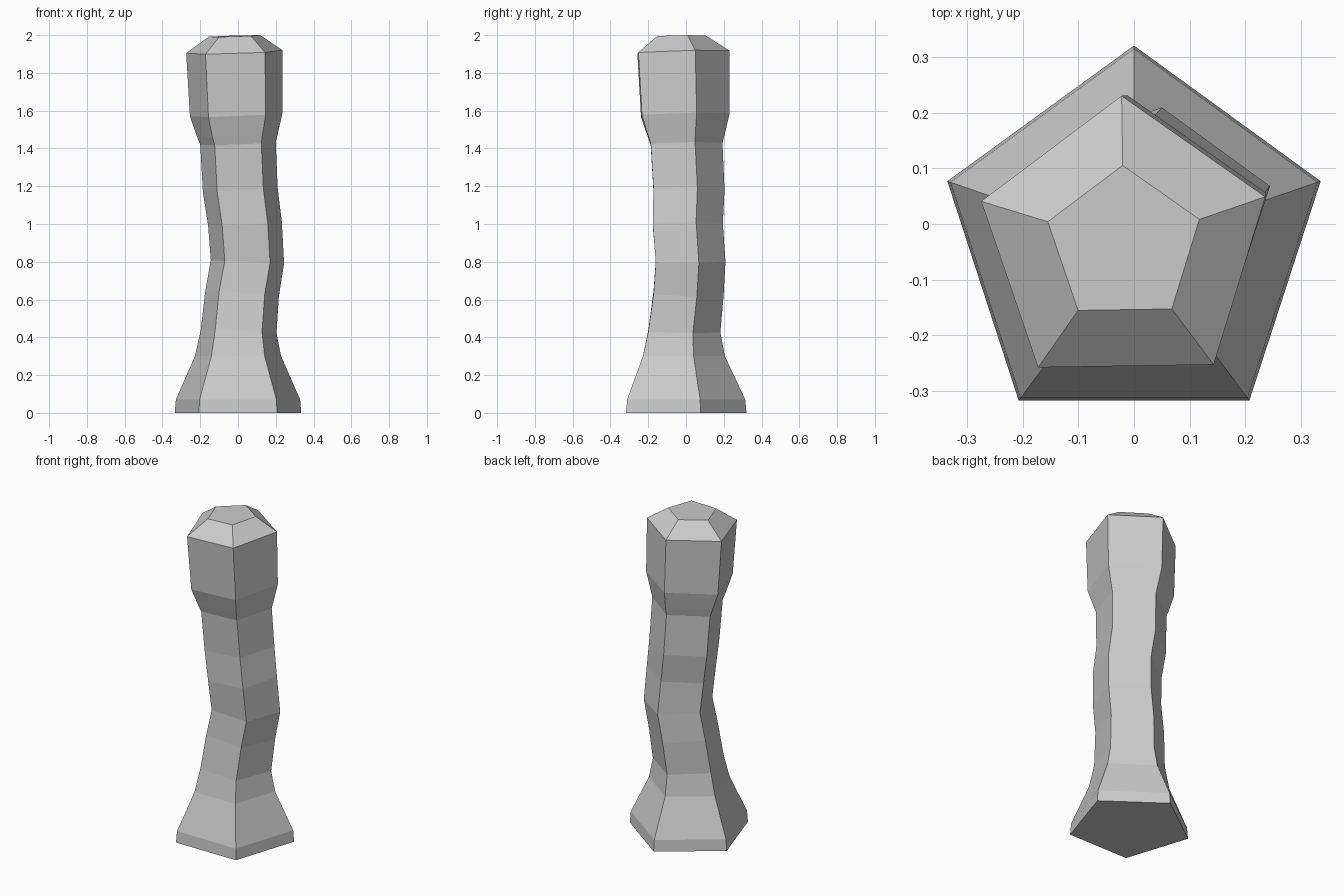
import bpy, bmesh, math

# Pentagonal rings up the post: centre x, centre y, height, radius, slope in x, slope in y
RINGS = [
    (0.000, -0.032, 0.00, 0.352, 0.00, 0.00),
    (0.000, -0.032, 0.07, 0.346, 0.00, 0.00),
    (0.000, -0.034, 0.30, 0.240, 0.00, 0.00),
    (0.003, -0.029, 0.43, 0.211, -0.03, -0.02),
    (0.021, -0.006, 0.63, 0.205, -0.07, -0.04),
    (0.050, 0.005, 0.80, 0.204, -0.04, 0.00),
    (0.037, -0.010, 1.00, 0.205, 0.06, 0.02),
    (0.012, -0.004, 1.18, 0.208, 0.06, 0.00),
    (0.000, -0.017, 1.425, 0.210, 0.04, 0.02),
    (-0.003, -0.020, 1.47, 0.225, 0.04, 0.02),
    (-0.008, -0.027, 1.578, 0.258, 0.04, 0.03),
    (-0.018, -0.038, 1.91, 0.268, 0.03, 0.03),
    (-0.018, -0.038, 1.995, 0.143, 0.03, 0.02),
]
SIDES = 5


def add_ring(bm, i, cx, cy, z, r, sx, sy):
    turn = math.radians(0.9) if i > 9 else 0.0
    verts = []
    for k in range(SIDES):
        a = math.pi / 2 + turn + k * math.tau / SIDES
        dx, dy = r * math.cos(a), r * math.sin(a)
        verts.append(bm.verts.new((cx + dx, cy + dy, z + sx * dx + sy * dy)))
    return verts


# Crooked post: flared foot, bent shaft, swollen bevelled head
bm = bmesh.new()
rings = [add_ring(bm, i, *ring) for i, ring in enumerate(RINGS)]
for low, high in zip(rings, rings[1:]):
    for k in range(SIDES):
        n = (k + 1) % SIDES
        bm.faces.new((low[k], low[n], high[n], high[k]))
bm.faces.new(rings[0][::-1])
bm.faces.new(rings[-1])
bmesh.ops.recalc_face_normals(bm, faces=bm.faces)

mesh = bpy.data.meshes.new("crooked_post")
bm.to_mesh(mesh)
bm.free()
bpy.context.collection.objects.link(bpy.data.objects.new("crooked_post", mesh))
